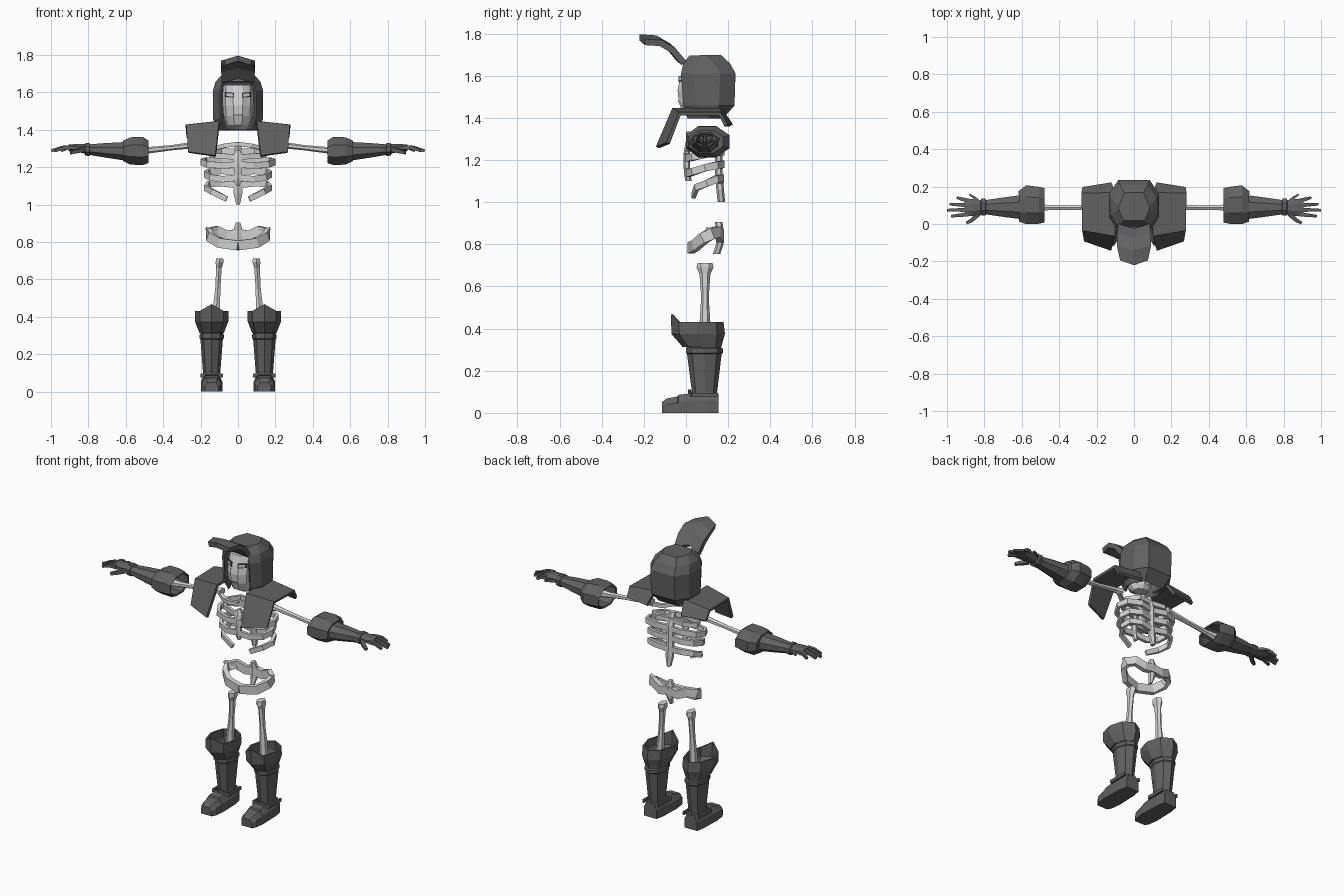
import bpy, bmesh
from math import sin, cos, tau
from mathutils import Vector

cube = bpy.data.objects.get("Cube")
if cube:
    bpy.data.objects.remove(cube, do_unlink=True)


def material(name, value):
    m = bpy.data.materials.new(name)
    m.use_nodes = True
    col = (value, value, value, 1)
    m.diffuse_color = col
    m.node_tree.nodes["Principled BSDF"].inputs["Base Color"].default_value = col
    return m


ARMOUR = material("dark grey armour", 0.12)
BONE = material("pale bone", 0.64)
SOCKET = material("eye socket shadow", 0.06)


def loft(name, rings, mat, caps=True, closed=True, mirror=False, thick=0, cut=None):
    """Skin a row of equal rings; optionally hollow it, mirror it or cut faces."""
    bm = bmesh.new()
    rows = [[bm.verts.new(p) for p in r] for r in rings]
    n = len(rows[0])
    for a, b in zip(rows, rows[1:]):
        for i in range(n if closed else n - 1):
            j = (i + 1) % n
            bm.faces.new((a[i], a[j], b[j], b[i]))
    if caps in (True, "first"):
        bm.faces.new(rows[0])
    if caps in (True, "last"):
        bm.faces.new(rows[-1])
    if cut:
        gone = [f for f in bm.faces if cut(f.calc_center_median())]
        bmesh.ops.delete(bm, geom=gone, context="FACES")
    bmesh.ops.recalc_face_normals(bm, faces=bm.faces[:])
    mesh = bpy.data.meshes.new(name)
    bm.to_mesh(mesh)
    bm.free()
    mesh.materials.append(mat)
    ob = bpy.data.objects.new(name, mesh)
    bpy.context.collection.objects.link(ob)
    if thick:
        s = ob.modifiers.new("thickness", "SOLIDIFY")
        s.thickness, s.offset = thick, 0
    if mirror:
        ob.modifiers.new("mirror", "MIRROR")


def ring_z(x, y, z, rx, ry, n=8, turn=0.0, peak=0):
    pts = []
    for i in range(n):
        a = tau * (i + turn) / n
        pts.append((x + rx * sin(a), y - ry * cos(a), z + (0 if i else peak)))
    return pts


def ring_x(x, y, z, ry, rz, n=8):
    return [(x, y + ry * cos(tau * (i + .5) / n), z + rz * sin(tau * (i + .5) / n)) for i in range(n)]


def bar(name, path, w, h, mat, taper=1.0):
    """Sweep a rectangular section along a path, on both sides."""
    pts = [Vector(p) for p in path]
    rings = []
    for i, p in enumerate(pts):
        t = (pts[min(i + 1, len(pts) - 1)] - pts[max(i - 1, 0)]).normalized()
        side = t.cross(Vector((0, 0, 1))).normalized()
        up = side.cross(t)
        k = 1 + (taper - 1) * i / (len(pts) - 1)
        s, u = side * w * k / 2, up * h * k / 2
        rings.append([p + s + u, p - s + u, p - s - u, p + s - u])
    loft(name, rings, mat, mirror=True)


# Hood with an open face
def hood_ring(z, w, fx, front, back):
    half = [(fx, front), (w, front + .06), (w, back - .07), (fx * .9, back)]
    return [(x, y, z) for x, y in half] + [(-x, y, z) for x, y in reversed(half)]


loft("hood", [hood_ring(1.40, .10, .07, .01, .17), hood_ring(1.46, .128, .09, -.01, .225),
              hood_ring(1.61, .128, .09, -.02, .23), hood_ring(1.655, .115, .08, -.01, .205),
              hood_ring(1.692, .08, .055, .02, .165)],
     ARMOUR, caps="last", thick=.012,
     cut=lambda c: abs(c.x) < .01 and c.y < .03 and c.z < 1.64)

# Raised visor with a centre crease
loft("visor", [[(-w, y, z), (0, y - .025, z + .022), (w, y, z)] for w, y, z in (
    (.07, -.195, 1.76), (.09, -.12, 1.755), (.09, -.06, 1.72), (.085, -.01, 1.66))],
    ARMOUR, closed=False, caps=False, thick=.03)

# Skull
skull = [(1.40, .045, .06, .035), (1.425, .06, .05, .07), (1.475, .078, .04, .078),
         (1.53, .082, .04, .084), (1.575, .084, .045, .08), (1.64, .078, .06, .075)]
loft("skull", [ring_z(0, y, z, rx, ry, 10, .5) for z, rx, y, ry in skull], BONE)


def plate(name, x, y, z, w, h, mat):
    """Thin slanted plate that follows the curve of the face."""
    lean = .46 * w
    loft(name, [[(x - w, y + d - lean, z - h), (x + w, y + d + lean, z - h * .7),
                 (x + w, y + d + lean, z + h), (x - w, y + d - lean, z + h * .6)]
                for d in (0, .008)], mat, mirror=True)


plate("eye_socket", .045, -.024, 1.587, .024, .016, SOCKET)
plate("eye", .045, -.0265, 1.587, .017, .009, BONE)
loft("mouth_line", [[(-.024, y, 1.476), (.024, y, 1.476), (.024, y, 1.481), (-.024, y, 1.481)]
                    for y in (-.038, -.031)], SOCKET)

# Shoulder guards draped front to back
inner = [(.12, -.135, 1.26), (.10, -.06, 1.44), (.10, .165, 1.44), (.12, .215, 1.365)]
outer = [(.265, -.085, 1.28), (.275, -.03, 1.42), (.28, .16, 1.42), (.275, .19, 1.365)]
loft("shoulder_guard", [inner, outer], ARMOUR, closed=False, caps=False, mirror=True, thick=.018)

# Arm bones and collar bones
loft("arm_bone", [ring_x(x, .088, z, r, r, 6) for x, z, r in (
    (.17, 1.325, .026), (.21, 1.322, .018), (.35, 1.305, .014), (.47, 1.292, .017), (.53, 1.287, .025))],
    BONE, mirror=True)
bar("collar_bone", [(.0, .01, 1.325), (.07, .015, 1.315), (.13, .05, 1.30), (.19, .09, 1.315)], .022, .022, BONE)

# Forearm armour
loft("elbow_cuff", [ring_x(x, y, z, ry, rz) for x, y, z, ry, rz in (
    (.48, .10, 1.282, .095, .06), (.51, .1, 1.287, .102, .076), (.575, .103, 1.287, .108, .074),
    (.612, .095, 1.287, .085, .055))], ARMOUR, caps="last", mirror=True, thick=.01)
loft("forearm_guard", [ring_x(x, .09, z, ry, rz) for x, z, ry, rz in (
    (.60, 1.285, .07, .054), (.70, 1.29, .056, .043), (.79, 1.294, .042, .031),
    (.795, 1.295, .049, .037), (.815, 1.296, .049, .037), (.82, 1.296, .04, .03))],
    ARMOUR, mirror=True)
loft("palm", [ring_x(x, .088, z, ry, rz) for x, z, ry, rz in (
    (.81, 1.298, .038, .028), (.86, 1.303, .05, .024), (.905, 1.304, .048, .018))],
    ARMOUR, mirror=True)
for name, y, tip, spread in (("little", .124, .945, .016), ("ring", .10, .985, .006),
                             ("middle", .076, .998, -.002), ("index", .052, .975, -.01)):
    bar(name + "_finger", [(.885, y, 1.306), ((.885 + tip) / 2, y + spread / 2, 1.305),
                           (tip, y + spread, 1.288)], .023, .024, ARMOUR, .6)
bar("thumb", [(.83, .055, 1.295), (.865, .022, 1.285), (.895, .005, 1.277)], .026, .026, ARMOUR, .6)
bar("wrist_spur", [(.83, .12, 1.30), (.855, .142, 1.30), (.88, .158, 1.298)], .018, .02, ARMOUR, .5)

# Rib cage: spine, breastbone and ribs
loft("spine", [ring_z(0, y, z, rx, .018, 6) for z, y, rx in (
    (1.0, .168, .012), (1.06, .162, .027), (1.15, .155, .024), (1.25, .155, .026), (1.33, .13, .02))], BONE)
loft("breastbone", [ring_z(0, y, z, rx, .015, 6) for z, y, rx in (
    (1.10, .012, .01), (1.14, .005, .022), (1.22, .002, .024), (1.26, .008, .03), (1.29, .015, .012))], BONE)
for name, z, w, front, drop in (("upper", 1.235, .19, 0, .02), ("middle", 1.175, .172, .005, .03)):
    bar(name + "_rib", [(.005, .155, z), (.09, .172, z + .005), (w * .9, .145, z), (w, .09, z - drop * .4),
                        (w * .85, .035, z - drop), (.08, front + .005, z - drop * 1.3),
                        (.0, front, z - drop)], .02, .034, BONE)
bar("lower_rib", [(.005, .16, 1.105), (.09, .17, 1.115), (.155, .145, 1.11), (.172, .1, 1.09),
                  (.14, .05, 1.07), (.06, .035, 1.03)], .022, .036, BONE, .8)
bar("collar_rib", [(.005, .15, 1.285), (.09, .16, 1.285), (.15, .11, 1.275), (.12, .04, 1.262),
                   (.02, .01, 1.255)], .018, .028, BONE)

# Pelvis: hip ring and tail bone
bar("hip_ring", [(.0, .165, .845), (.06, .165, .835), (.115, .15, .86), (.155, .12, .85),
                 (.15, .085, .83), (.10, .045, .795), (.0, .022, .782)], .03, .052, BONE)
loft("hip_crest", [[(.10, y, .84), (.15, y - .03, .835), (.172, y - .04, .88), (.12, y, .875)]
                   for y in (.135, .16)], BONE, mirror=True)
loft("tail_bone", [ring_z(0, y, z, rx, .018, 6) for z, y, rx in (
    (.755, .145, .008), (.80, .16, .022), (.86, .162, .03), (.905, .155, .014))], BONE)

# Leg bones
loft("leg_bone", [ring_z(x, .09, z, rx, ry, 6) for z, x, rx, ry in (
    (.712, .098, .022, .036), (.69, .099, .024, .04), (.66, .102, .017, .026),
    (.55, .108, .016, .018), (.45, .115, .022, .024), (.34, .12, .026, .03))], BONE, mirror=True)

# Boots
X = .141
loft("boot_cuff", [ring_z(X, y, z, rx, ry, peak=pk) for z, y, rx, ry, pk in (
    (.318, .075, .062, .09, 0), (.335, .07, .068, .098, 0), (.375, .058, .084, .122, 0),
    (.432, .053, .084, .12, .036))], ARMOUR, caps="first", mirror=True, thick=.01)
loft("boot_shaft", [ring_z(X, y, z, rx, ry) for z, y, rx, ry in (
    (.075, .088, .046, .062), (.10, .088, .046, .06), (.28, .087, .06, .082), (.285, .087, .065, .088),
    (.305, .087, .065, .088), (.31, .084, .06, .082), (.335, .082, .062, .086))], ARMOUR, mirror=True)
loft("shoe", [[(X - w, y, 0), (X - w, y, h * .6), (X - w * .6, y, h),
               (X + w * .6, y, h), (X + w, y, h * .6), (X + w, y, 0)] for y, w, h in (
    (-.115, .036, .05), (-.092, .05, .068), (-.04, .056, .078), (-.035, .058, .086),
    (.02, .056, .092), (.1, .054, .1), (.155, .044, .092))], ARMOUR, mirror=True)
bar("ankle_strap", [(X - .053, .15, .085), (X - .055, .03, .085), (X, .015, .1),
                    (X + .055, .03, .085), (X + .053, .15, .085)], .012, .02, ARMOUR)
